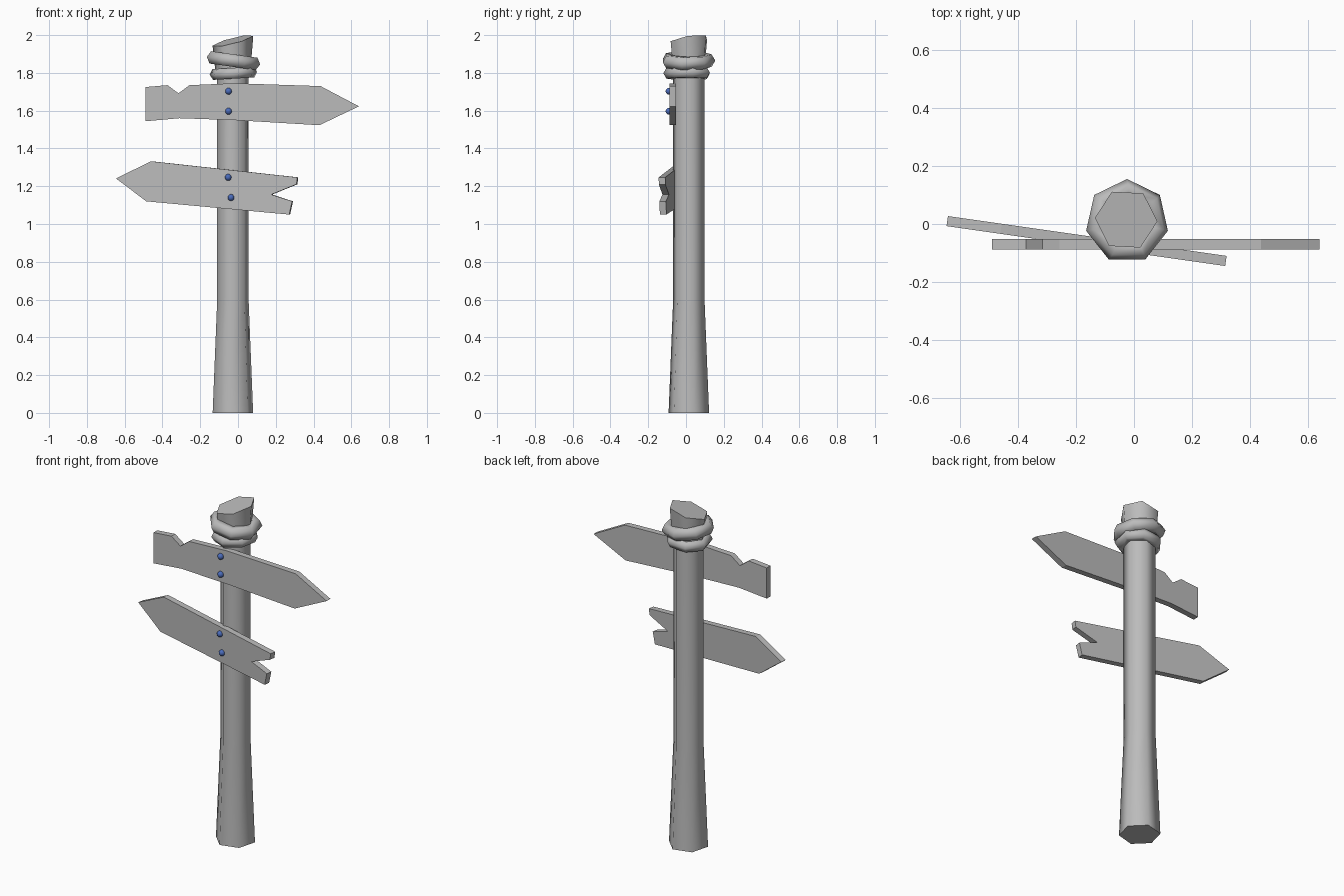
import bpy, bmesh, math
from mathutils import Matrix, Vector

cube = bpy.data.objects.get("Cube")
if cube:
    bpy.data.objects.remove(cube, do_unlink=True)


def material(name, rgb):
    m = bpy.data.materials.new(name)
    m.use_nodes = True
    m.diffuse_color = (*rgb, 1)
    m.node_tree.nodes["Principled BSDF"].inputs["Base Color"].default_value = (*rgb, 1)
    return m


GREY = material("weathered grey", (0.5, 0.5, 0.5))
BLUE = material("bolt blue", (0.07, 0.15, 0.5))
CX, CY = -0.027, 0.015  # axis of the post


def finish(bm, name, mat, smooth=None):
    bmesh.ops.recalc_face_normals(bm, faces=bm.faces)
    mesh = bpy.data.meshes.new(name)
    bm.to_mesh(mesh)
    bm.free()
    mesh.materials.append(mat)
    ob = bpy.data.objects.new(name, mesh)
    bpy.context.collection.objects.link(ob)
    if smooth:
        bpy.ops.object.select_all(action="DESELECT")
        bpy.context.view_layer.objects.active = ob
        ob.select_set(True)
        bpy.ops.object.shade_smooth_by_angle(angle=math.radians(smooth))
    return ob


def loft(bm, rings, closed=False):
    """Bridge rings of points; cap the ends unless the loop is closed."""
    rows = [[bm.verts.new(p) for p in ring] for ring in rings]
    n = len(rows[0])
    pairs = list(zip(rows, rows[1:])) + ([(rows[-1], rows[0])] if closed else [])
    for a, b in pairs:
        for i in range(n):
            j = (i + 1) % n
            bm.faces.new((a[i], a[j], b[j], b[i]))
    if not closed:
        bm.faces.new(rows[0])
        bm.faces.new(rows[-1])


def hexagon(radius, z, turn):
    angles = [math.radians(turn + 60 * k) for k in range(6)]
    return [Vector((CX + radius * math.cos(a), CY + radius * math.sin(a), z)) for a in angles]


# Post: flared foot, straight shaft
bm = bmesh.new()
loft(bm, [hexagon(0.111, 0, 15), hexagon(0.086, 0.6, 15), hexagon(0.086, 1.85, 15)])
finish(bm, "post", GREY, 65)

# Post head: widens upward and ends in a slanted cut
bm = bmesh.new()
head_top = hexagon(0.108, 1.97, -3)
for p in head_top:
    p.z += 0.25 * (p.x - CX) + 0.15 * (p.y - CY)
loft(bm, [hexagon(0.092, 1.8, -3), head_top])
finish(bm, "post_head", GREY, 65)


# Rope coils: seven-sided rings with a coarse round section
def coil(name, major, minor, z, tilt, turn):
    bm = bmesh.new()
    rings = []
    for k in range(7):
        a = math.radians(turn) + math.tau * k / 7
        ring = []
        for s in range(6):
            t = math.tau * s / 6
            r = major + minor * math.cos(t)
            ring.append((r * math.cos(a), r * math.sin(a), minor * math.sin(t)))
        rings.append(ring)
    loft(bm, rings, closed=True)
    bm.transform(Matrix.Translation((-0.024, 0.009, z)) @ Matrix.Rotation(tilt, 4, "Y"))
    finish(bm, name, GREY, 65)


coil("upper_coil", 0.108, 0.038, 1.865, 0.14, 90)
coil("lower_coil", 0.096, 0.033, 1.798, -0.06, 65)


# Sign boards: outline extruded through the thickness, then placed
def board(name, outline, y, yaw):
    bm = bmesh.new()
    loft(bm, [[(x, side * 0.0175, z) for x, z in outline] for side in (-1, 1)])
    ob = finish(bm, name, GREY)
    ob.location.y = y
    ob.rotation_euler.z = yaw


board("upper_board", [
    (-0.49, 1.725), (-0.373, 1.735), (-0.315, 1.692), (-0.257, 1.735),
    (-0.02, 1.745), (0.437, 1.73), (0.64, 1.623), (0.431, 1.523),
    (-0.02, 1.55), (-0.31, 1.56), (-0.49, 1.544)], -0.07, 0)
board("lower_board", [
    (-0.65, 1.241), (-0.463, 1.332), (0.32, 1.247), (0.315, 1.21),
    (0.18, 1.156), (0.292, 1.12), (0.276, 1.05), (-0.488, 1.12)], -0.082, -0.142)

# Bolts: small round heads in the board fronts
for i, (x, y, z) in enumerate([(-0.05, -0.09, 1.703), (-0.05, -0.09, 1.597),
                               (-0.052, -0.094, 1.247), (-0.037, -0.096, 1.14)]):
    bm = bmesh.new()
    bmesh.ops.create_uvsphere(bm, u_segments=10, v_segments=6, radius=0.018,
                              matrix=Matrix.Translation((x, y, z)))
    finish(bm, f"bolt_{i + 1}", BLUE, 60)
